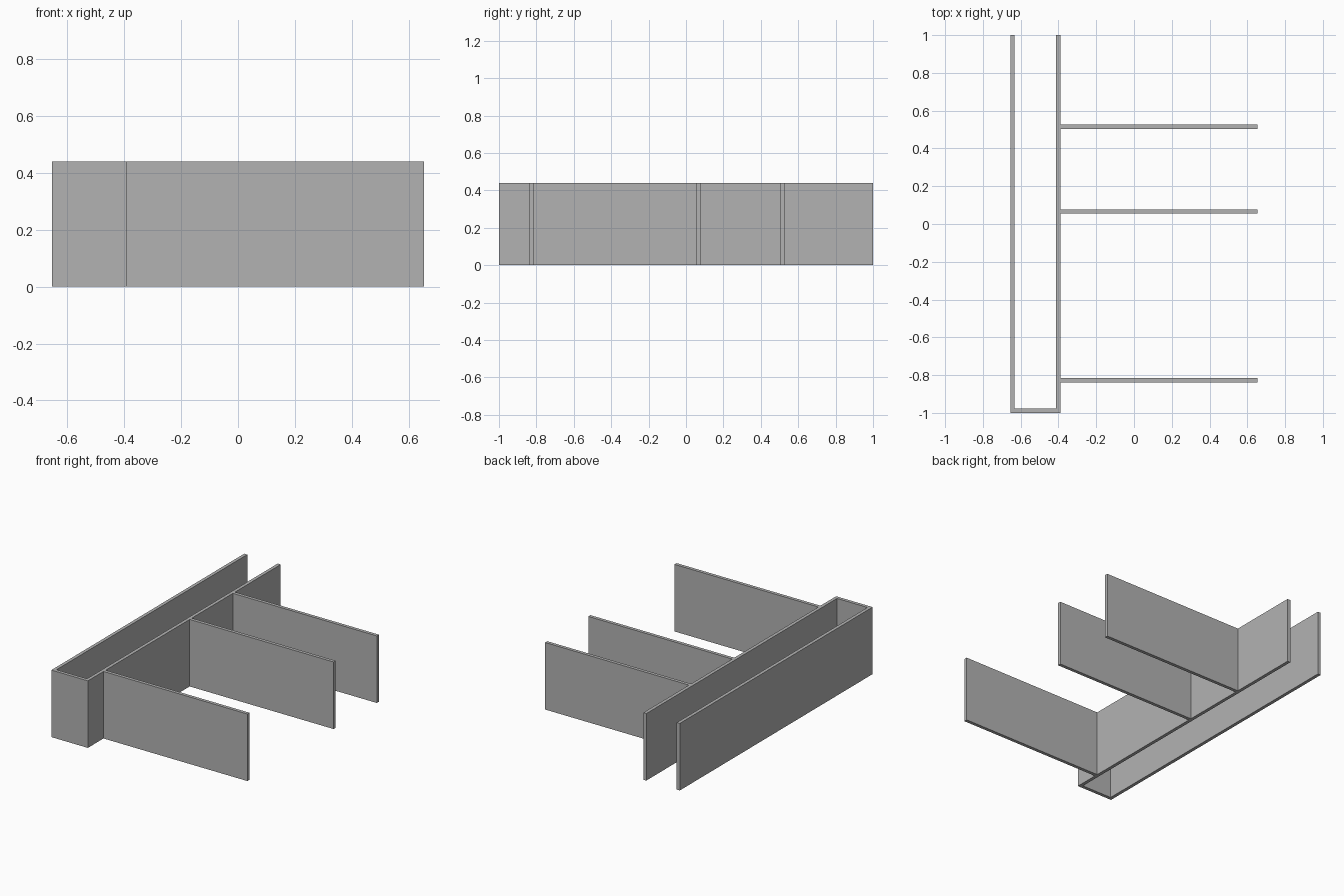
import bpy
import bmesh

default = bpy.data.objects.get("Cube")
if default:
    bpy.data.objects.remove(default, do_unlink=True)

HEIGHT, WALL = 0.44, 0.022
LEFT, RIGHT = -0.655, 0.655
INNER = -0.39          # outer face of the second long wall
FRONT, BACK = -1.0, 1.0

grey = bpy.data.materials.new("plain grey")
grey.use_nodes = True
colour = (0.45, 0.45, 0.45, 1)
grey.diffuse_color = colour
grey.node_tree.nodes["Principled BSDF"].inputs["Base Color"].default_value = colour


def extrude_outline(name, outline):
    """Raise a flat floor-plan outline to wall height."""
    bm = bmesh.new()
    base = bm.faces.new([bm.verts.new((x, y, 0)) for x, y in outline])
    top = bmesh.ops.extrude_face_region(bm, geom=[base], use_keep_orig=True)["geom"]
    bmesh.ops.translate(bm, vec=(0, 0, HEIGHT),
                        verts=[v for v in top if isinstance(v, bmesh.types.BMVert)])
    bmesh.ops.recalc_face_normals(bm, faces=bm.faces)
    mesh = bpy.data.meshes.new(name)
    bm.to_mesh(mesh)
    bm.free()
    mesh.materials.append(grey)
    obj = bpy.data.objects.new(name, mesh)
    bpy.context.collection.objects.link(obj)


# Long corridor, closed at the front and open at the back
extrude_outline("corridor_walls", [
    (LEFT, FRONT), (INNER, FRONT), (INNER, BACK), (INNER - WALL, BACK),
    (INNER - WALL, FRONT + WALL), (LEFT + WALL, FRONT + WALL),
    (LEFT + WALL, BACK), (LEFT, BACK)])

# Cross walls branching off the corridor
for label, y in (("front", -0.827), ("middle", 0.067), ("back", 0.515)):
    y0, y1 = y - WALL / 2, y + WALL / 2
    extrude_outline(label + "_cross_wall",
                    [(INNER, y0), (RIGHT, y0), (RIGHT, y1), (INNER, y1)])
